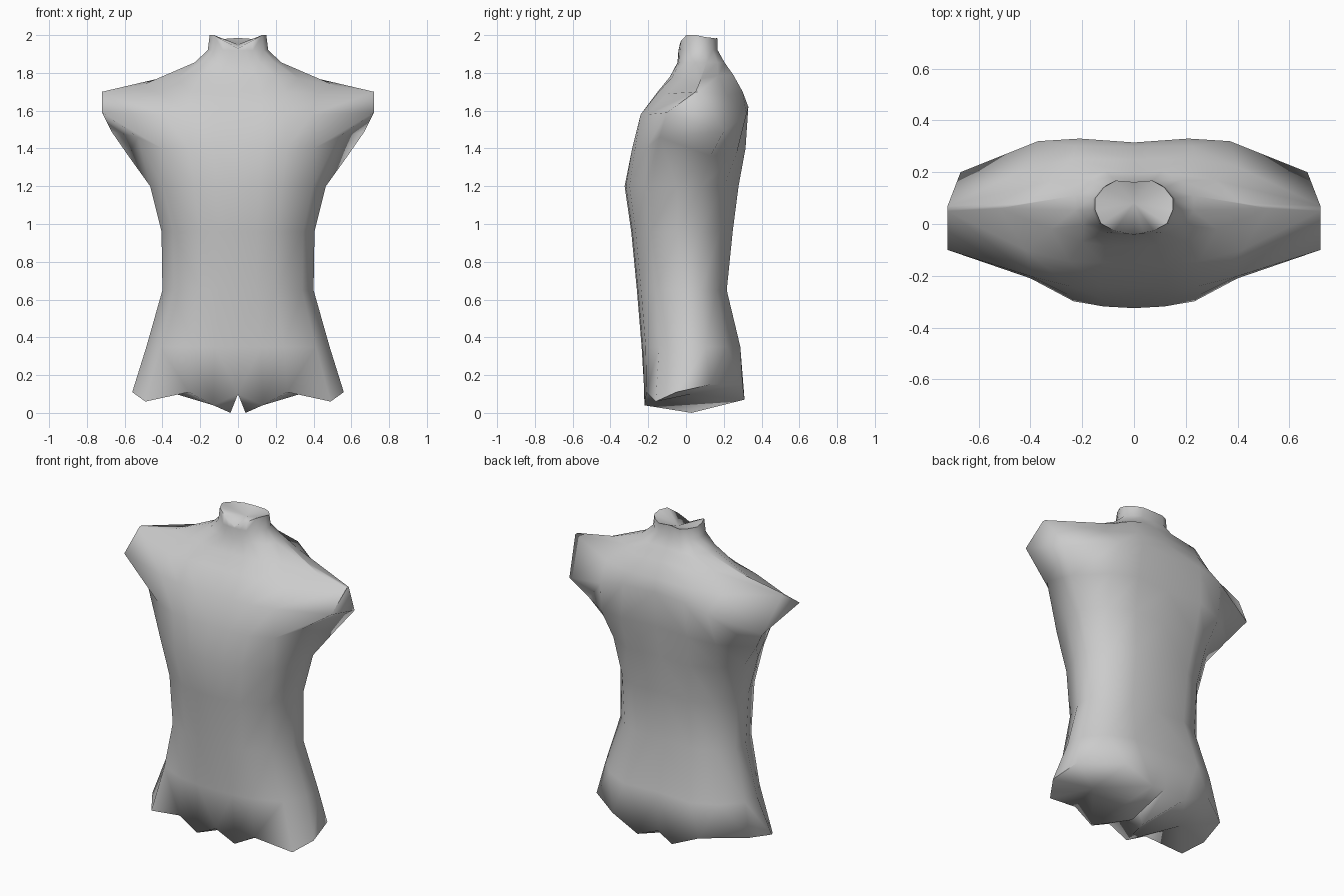
import bpy
import bmesh
import math

cube = bpy.data.objects.get("Cube")
if cube:
    bpy.data.objects.remove(cube)

# Half cross-section, front centre to back centre: (width share, depth share)
TRUNK = [(0, 1), (.25, .98), (.5, .92), (.85, .65), (1, .15),
         (1, .3), (.78, .75), (.47, 1.03), (0, .97)]
FRONT_POINTS = 5

# Loops that leave the level plane, in the same point order
LEG_RIM = [(0, -.22, .1), (.13, -.22, .04), (.26, -.21, .11), (.49, -.16, .06), (.56, -.05, .11),
           (.53, .13, .15), (.3, .3, .15), (.12, .31, .07), (0, .28, .11)]
ARMPIT = [(0, -.285, 1.4), (.13, -.285, 1.4), (.26, -.27, 1.4), (.4, -.21, 1.4), (.53, -.14, 1.46),
          (.58, .13, 1.36), (.4, .27, 1.38), (.23, .315, 1.4), (0, .295, 1.4)]
ARM_END = [(0, -.24, 1.58), (.13, -.24, 1.58), (.25, -.24, 1.58), (.39, -.205, 1.58), (.72, -.1, 1.59),
           (.67, .2, 1.49), (.37, .32, 1.58), (.21, .33, 1.62), (0, .315, 1.62)]
SHOULDER = [(0, -.15, 1.7), (.12, -.15, 1.7), (.25, -.145, 1.7), (.42, -.1, 1.69), (.72, .05, 1.7),
            (.72, .07, 1.7), (.4, .22, 1.68), (.225, .3, 1.7), (0, .3, 1.7)]
COLLAR = [(0, -.085, 1.78), (.1, -.085, 1.78), (.2, -.07, 1.78), (.32, -.02, 1.77), (.52, .06, 1.73),
          (.42, .08, 1.77), (.31, .17, 1.785), (.24, .25, 1.79), (0, .25, 1.79)]
NECK_RIM = [1.93, 1.95, 1.97, 2, 2, 1.99, 1.985, 1.98, 1.985]

bm = bmesh.new()


def loop(points):
    return [bm.verts.new(p) for p in points]


def ring(heights, width, mid, front, back):
    """Half ring of the trunk section, at one height per point."""
    points = []
    for i, (u, v) in enumerate(TRUNK):
        edge = front if i < FRONT_POINTS else back
        points.append((u * width, mid + v * (edge - mid), heights[i]))
    return loop(points)


def level(z, *sizes):
    return ring([z] * len(TRUNK), *sizes)


hip = loop(LEG_RIM)
rings = [
    hip,
    level(.35, .485, .03, -.235, .28),
    level(.65, .40, .02, -.26, .21),          # waist
    level(.96, .405, 0, -.29, .24),
    level(1.2, .465, 0, -.325, .27),          # chest
    loop(ARMPIT),
    loop(ARM_END),
    loop(SHOULDER),
    loop(COLLAR),
    level(1.855, .23, .07, -.045, .2),
    level(1.92, .16, .07, -.04, .165),        # neck
    ring(NECK_RIM, .15, .07, -.035, .165),
]

# Skin between the rings
for low, high in zip(rings, rings[1:]):
    for i in range(len(low) - 1):
        bm.faces.new((low[i], low[i + 1], high[i + 1], high[i]))


def fan(hub, rim):
    for a, b in zip(rim, rim[1:]):
        bm.faces.new((hub, b, a))


# Sunken neck cap
neck_hub = bm.verts.new((0, .08, 1.95))
fan(neck_hub, rings[-1][::-1])

# Leg end, inner thigh and crotch
thigh = bm.verts.new((.04, .03, 0))
crotch = bm.verts.new((0, .03, .1))
leg_hub = bm.verts.new((.33, .03, .1))
fan(leg_hub, hip[1:-1] + [hip[1]])
fan(thigh, [crotch, hip[0], hip[1], hip[-2], hip[-1], crotch])

# Mirror to the other side
bmesh.ops.mirror(bm, geom=bm.verts[:] + bm.edges[:] + bm.faces[:], axis='X', merge_dist=.001)
bmesh.ops.remove_doubles(bm, verts=bm.verts[:], dist=.0005)
bmesh.ops.recalc_face_normals(bm, faces=bm.faces[:])

mesh = bpy.data.meshes.new("torso")
bm.to_mesh(mesh)
bm.free()
torso = bpy.data.objects.new("torso", mesh)
bpy.context.collection.objects.link(torso)

# Plain grey
grey = bpy.data.materials.new("plain grey")
grey.use_nodes = True
color = (.6, .6, .6, 1)
grey.diffuse_color = color
grey.node_tree.nodes["Principled BSDF"].inputs["Base Color"].default_value = color
mesh.materials.append(grey)

bpy.ops.object.select_all(action='DESELECT')
torso.select_set(True)
bpy.context.view_layer.objects.active = torso
bpy.ops.object.shade_smooth_by_angle(angle=math.radians(85))
